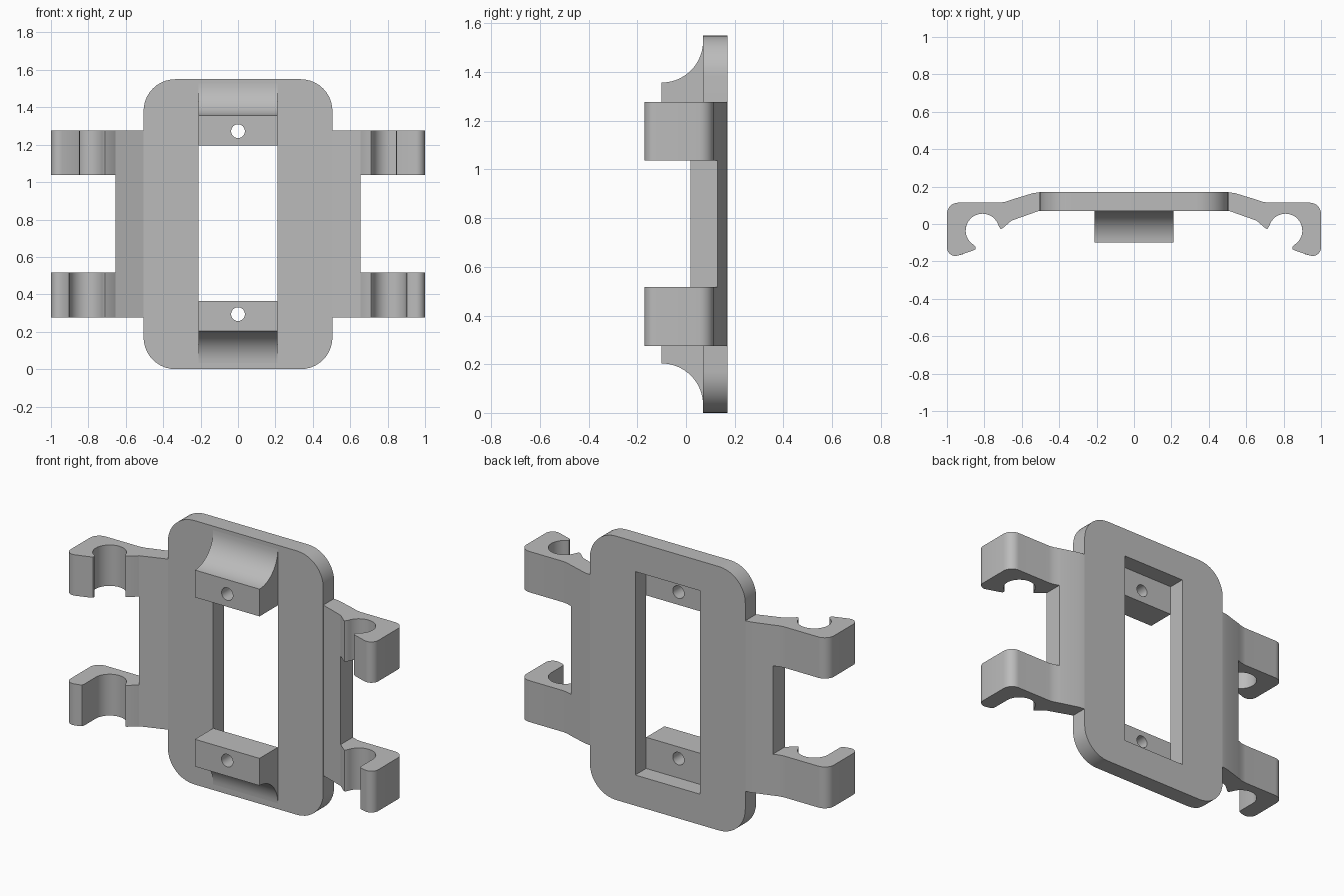
import bpy, bmesh
from math import sin, cos, radians
from mathutils import Vector

if "Cube" in bpy.data.objects:
    bpy.data.objects.remove(bpy.data.objects["Cube"])

grey = bpy.data.materials.new("plain grey")
grey.use_nodes = True
grey.diffuse_color = (0.5, 0.5, 0.5, 1)
grey.node_tree.nodes["Principled BSDF"].inputs["Base Color"].default_value = (0.5, 0.5, 0.5, 1)


def arc(cx, cy, r, a, b, n=10):
    angles = [radians(a + (b - a) * i / n) for i in range(n + 1)]
    return [(cx + r * cos(t), cy + r * sin(t)) for t in angles]


def prism(name, profile, axis, lo, hi):
    """Extrude a closed 2D profile along an axis, from lo to hi."""
    place = {"x": lambda u, v, w: (w, u, v),
             "y": lambda u, v, w: (u, w, v),
             "z": lambda u, v, w: (u, v, w)}[axis]
    bm = bmesh.new()
    face = bm.faces.new([bm.verts.new(place(u, v, lo)) for u, v in profile])
    new = bmesh.ops.extrude_face_region(bm, geom=[face], use_keep_orig=True)["geom"]
    shift = Vector(place(0, 0, hi - lo))
    bmesh.ops.translate(bm, vec=shift, verts=[g for g in new if isinstance(g, bmesh.types.BMVert)])
    bmesh.ops.recalc_face_normals(bm, faces=bm.faces)
    mesh = bpy.data.meshes.new(name)
    bm.to_mesh(mesh)
    bm.free()
    mesh.materials.append(grey)
    ob = bpy.data.objects.new(name, mesh)
    bpy.context.collection.objects.link(ob)
    return ob


def activate(ob):
    bpy.ops.object.select_all(action="DESELECT")
    ob.select_set(True)
    bpy.context.view_layer.objects.active = ob


def cut(ob, cutter):
    activate(ob)
    mod = ob.modifiers.new("cut", "BOOLEAN")
    mod.operation, mod.solver, mod.object = "DIFFERENCE", "EXACT", cutter
    bpy.ops.object.modifier_apply(modifier=mod.name)
    bpy.data.objects.remove(cutter)


def rect(x0, x1, y0, y1):
    return [(x0, y0), (x1, y0), (x1, y1), (x0, y1)]


parts = []
FRONT, BACK, HEIGHT, HALF, R = 0.07, 0.171, 1.55, 0.505, 0.17

# Rounded back plate with its window
c = HALF - R
outline = (arc(c, HEIGHT - R, R, 0, 90) + arc(-c, HEIGHT - R, R, 90, 180)
           + arc(-c, R, R, 180, 270) + arc(c, R, R, 270, 360))
plate = prism("back_plate", outline, "y", FRONT, BACK)
cut(plate, prism("window_cutter", rect(-0.21, 0.21, 0.18, 1.375), "y", 0, 0.3))
parts.append(plate)

# Screw blocks, filleted into the plate, each with a hole
for name, inner, outer, hole, d in (("upper", 1.197, 1.357, 1.272, 1),
                                    ("lower", 0.363, 0.203, 0.294, -1)):
    fillet = arc(-0.1, outer + d * R, R, -90 * d, 0, 14)
    block = prism(name + "_screw_block", [(-0.1, inner), (FRONT, inner)] + fillet[::-1],
                  "x", -0.21, 0.21)
    cut(block, prism("hole_cutter", arc(0, hole, 0.037, 0, 345, 23), "y", -0.2, 0.2))
    parts.append(block)

# Side wings and clips
web = [(0.5, 0.073), (0.5, 0.17), (0.54, 0.165), (0.655, 0.13), (0.655, 0.018)]
shoulder = ([(0.655, 0.018), (0.655, 0.13), (0.69, 0.118), (0.72, 0.114)]
            + arc(0.94, 0.054, 0.06, 90, 0, 8))
nose = [(0.716, -0.022), (0.712, -0.027), (0.704, -0.024)]
long_lip = (arc(0.955, -0.126, 0.045, 0, -108, 8)
            + [(0.86, -0.142), (0.848, -0.135), (0.846, -0.123)]
            + arc(0.81, -0.035, 0.09, -60, 165, 24))
short_lip = (arc(0.955, -0.126, 0.045, 0, -108, 8)
             + [(0.915, -0.162), (0.904, -0.155), (0.9, -0.143)]
             + arc(0.81, -0.035, 0.09, 0, 165, 20))
for side, s in (("left", 1), ("right", -1)):
    def mirrored(pts):
        return [(s * x, y) for x, y in pts]
    parts.append(prism(side + "_wing", mirrored(web), "z", 0.275, 1.277))
    parts.append(prism(side + "_upper_clip", mirrored(shoulder + long_lip + nose), "z", 1.037, 1.277))
    parts.append(prism(side + "_lower_clip", mirrored(shoulder + short_lip + nose), "z", 0.275, 0.518))

for ob in parts:
    activate(ob)
    bpy.ops.object.shade_smooth_by_angle(angle=radians(30))
